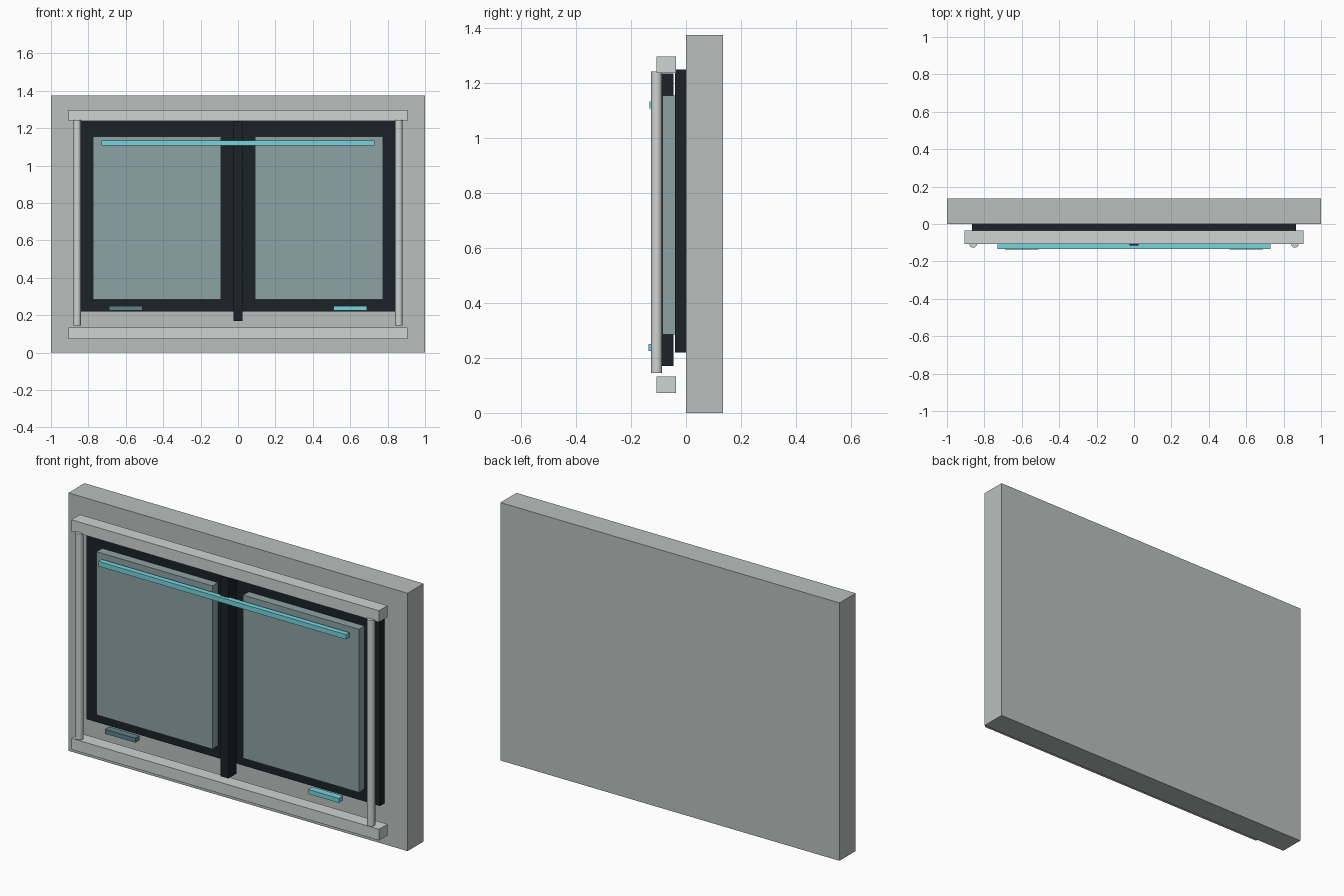
import bpy

cube = bpy.data.objects.get("Cube")
if cube:
    bpy.data.objects.remove(cube, do_unlink=True)


def material(name, r, g, b):
    mat = bpy.data.materials.new(name)
    mat.use_nodes = True
    mat.diffuse_color = (r, g, b, 1)
    mat.node_tree.nodes["Principled BSDF"].inputs["Base Color"].default_value = (r, g, b, 1)
    return mat


wall_grey = material("wall_grey", 0.49, 0.53, 0.52)
light_metal = material("light_metal", 0.62, 0.66, 0.65)
dark_metal = material("dark_metal", 0.011, 0.016, 0.019)
glass = material("glass", 0.27, 0.36, 0.38)
cyan = material("cyan", 0.18, 0.67, 0.73)
dull_cyan = material("dull_cyan", 0.11, 0.23, 0.26)


def box(name, x, y, z, mat):
    """Box spanning the given (low, high) range on each axis."""
    spans = (x, y, z)
    bpy.ops.mesh.primitive_cube_add(size=1, location=[(a + b) / 2 for a, b in spans])
    obj = bpy.context.object
    obj.name = name
    obj.scale = [b - a for a, b in spans]
    bpy.ops.object.transform_apply(location=False, rotation=False, scale=True)
    obj.data.materials.append(mat)
    return obj


def post(name, x, y, z, radius, mat):
    """Upright round post."""
    bpy.ops.mesh.primitive_cylinder_add(vertices=20, radius=radius, depth=z[1] - z[0],
                                        location=(x, y, sum(z) / 2))
    obj = bpy.context.object
    obj.name = name
    obj.data.materials.append(mat)
    bpy.ops.object.shade_smooth_by_angle()


# Wall slab and dark window backing
box("wall_slab", (-1, 1), (0, 0.135), (0, 1.375), wall_grey)
box("window_backing", (-0.865, 0.865), (-0.04, 0), (0.22, 1.25), dark_metal)

# Top and bottom rails
for name, z in (("bottom_rail", (0.073, 0.133)), ("top_rail", (1.237, 1.298))):
    box(name, (-0.907, 0.907), (-0.108, -0.036), z, light_metal)

# Centre mullion
box("center_mullion", (-0.024, 0.024), (-0.115, -0.045), (0.17, 1.235), dark_metal)

# Paired panes, posts and pull handles
for side, s, handle_mat in (("left", 1, cyan), ("right", -1, dull_cyan)):
    def span(a, b):
        return tuple(sorted((s * a, s * b)))

    box(side + "_pane", span(0.091, 0.774), (-0.086, -0.04), (0.285, 1.155), glass)
    post(side + "_post", s * 0.86, -0.107, (0.145, 1.243), 0.02, light_metal)
    box(side + "_handle", span(0.51, 0.69), (-0.136, -0.1), (0.226, 0.25), handle_mat)

# Long bar across the front
box("cross_bar", (-0.731, 0.731), (-0.133, -0.105), (1.107, 1.133), cyan)
